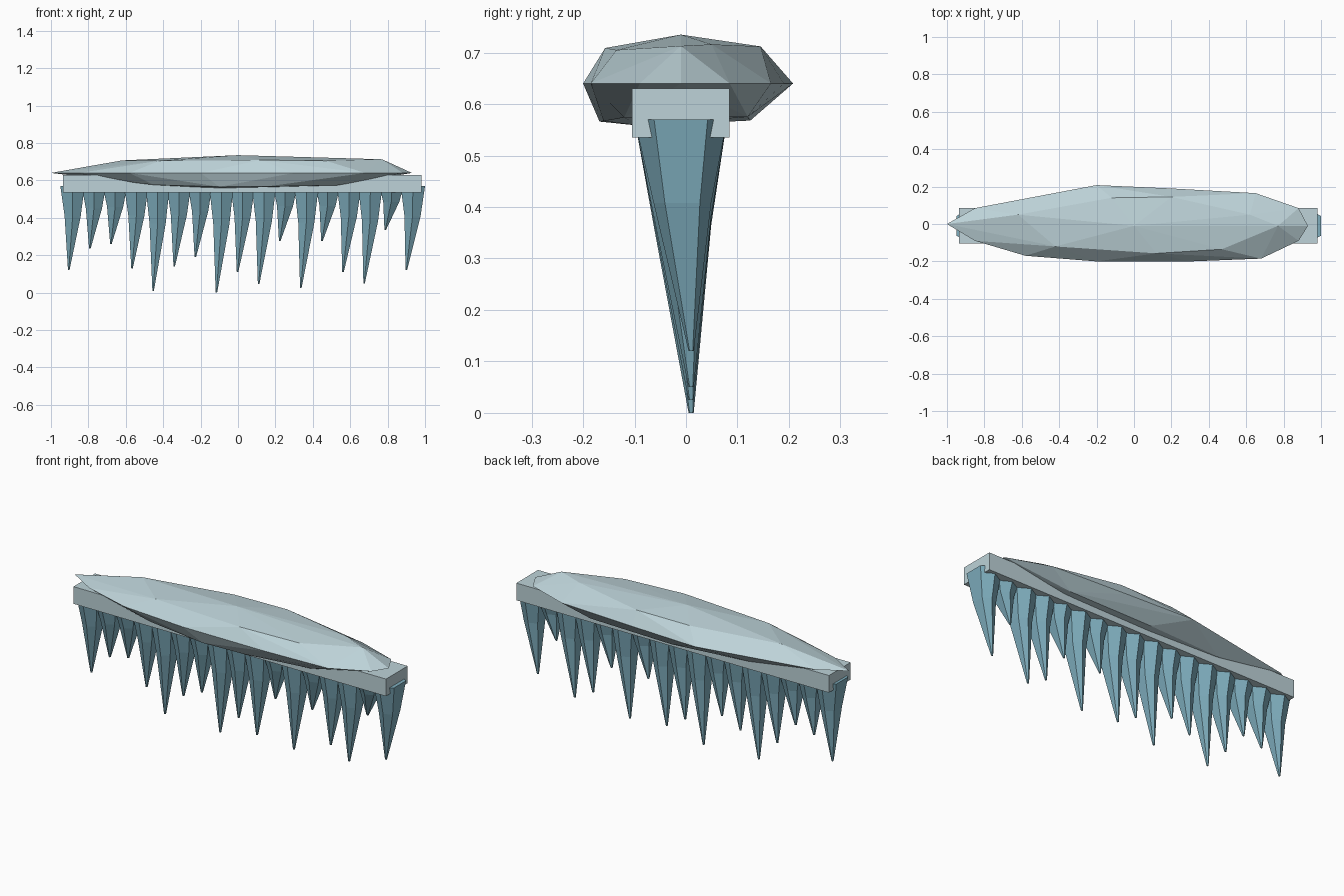
import bpy
import bmesh

cube = bpy.data.objects.get("Cube")
if cube:
    bpy.data.objects.remove(cube, do_unlink=True)


def make_material(name, colour):
    mat = bpy.data.materials.new(name)
    mat.use_nodes = True
    mat.diffuse_color = colour
    bsdf = next(n for n in mat.node_tree.nodes if n.type == 'BSDF_PRINCIPLED')
    bsdf.inputs["Base Color"].default_value = colour
    return mat


pale_ice = make_material("pale ice", (0.51, 0.65, 0.69, 1))
blue_ice = make_material("blue ice", (0.21, 0.42, 0.51, 1))


def finish(bm, name, mat):
    bmesh.ops.recalc_face_normals(bm, faces=bm.faces)
    mesh = bpy.data.meshes.new(name)
    bm.to_mesh(mesh)
    bm.free()
    mesh.materials.append(mat)
    obj = bpy.data.objects.new(name, mesh)
    bpy.context.collection.objects.link(obj)
    return obj


def loft(name, rings, mat):
    """Skin a list of equally sized point rings and cap both ends."""
    bm = bmesh.new()
    loops = [[bm.verts.new(p) for p in ring] for ring in rings]
    n = len(loops[0])
    for a, b in zip(loops, loops[1:]):
        for i in range(n):
            j = (i + 1) % n
            bm.faces.new((a[i], a[j], b[j], b[i]))
    bm.faces.new(loops[0])
    bm.faces.new(loops[-1])
    return finish(bm, name, mat)


# Faceted slab: widest outline, upper facets and lower facets
outline = [(-1, 0), (-.85, .085), (-.55, .135), (-.2, .208), (.2, .19),
           (.65, .165), (.88, .085), (.93, -.01), (.88, -.09), (.68, -.185),
           (.3, -.2), (-.2, -.2), (-.58, -.17), (-.85, -.09)]
upper = [(-.62, .05, .707), (-.42, -.12, .705), (.12, -.157, .709),
         (.47, -.135, .705), (0, -.01, .735), (.77, -.01, .713),
         (.62, .05, .716), (.2, .145, .712), (-.12, .14, .71)]
lower = [(-.45, -.13, .576), (-.1, -.168, .566), (.15, -.16, .567),
         (.53, -.12, .574), (-.1, -.09, .558), (.5, .12, .575),
         (0, .125, .568), (-.45, .09, .58)]
bm = bmesh.new()
for p in [(x, y, .64) for x, y in outline] + upper + lower:
    bm.verts.new(p)
hull = bmesh.ops.convex_hull(bm, input=bm.verts)
spare = [v for v in set(hull["geom_interior"] + hull["geom_unused"])
         if isinstance(v, bmesh.types.BMVert)]
bmesh.ops.delete(bm, geom=spare, context='VERTS')
finish(bm, "ice_slab", pale_ice)

# Bar with a groove along its underside
profile = [(-.105, .535), (-.105, .63), (.085, .63), (.085, .535),
           (.04, .535), (.04, .57), (-.06, .57), (-.06, .535)]
loft("grooved_bar", [[(x, y, z) for y, z in profile] for x in (-.935, .98)],
     pale_ice)


def hexagon(x, y, z, half_x, half_y, ridge):
    return [(x, y - ridge, z), (x + half_x, y - half_y, z),
            (x + half_x, y + half_y, z), (x, y + ridge, z),
            (x - half_x, y + half_y, z), (x - half_x, y - half_y, z)]


# Row of icicles with differing lengths
TOP = .57
tips = [.12, .235, .26, .13, .01, .14, .19, 0, .11, .045, .275, .025,
        .275, .11, .05, .335, .12]
for i, tip in enumerate(tips):
    centre = -.885 + .11375 * i
    end = -.905 + .1128 * i
    bend = TOP - .36 * (TOP - tip)
    loft(f"icicle_{i + 1}", [
        hexagon(centre, -.01, TOP, .065, .052, .09),
        hexagon(centre * .8 + end * .2 + .005, -.007, bend, .043, .034, .056),
        hexagon(end, .01, tip, .004, .003, .005)], blue_ice)
